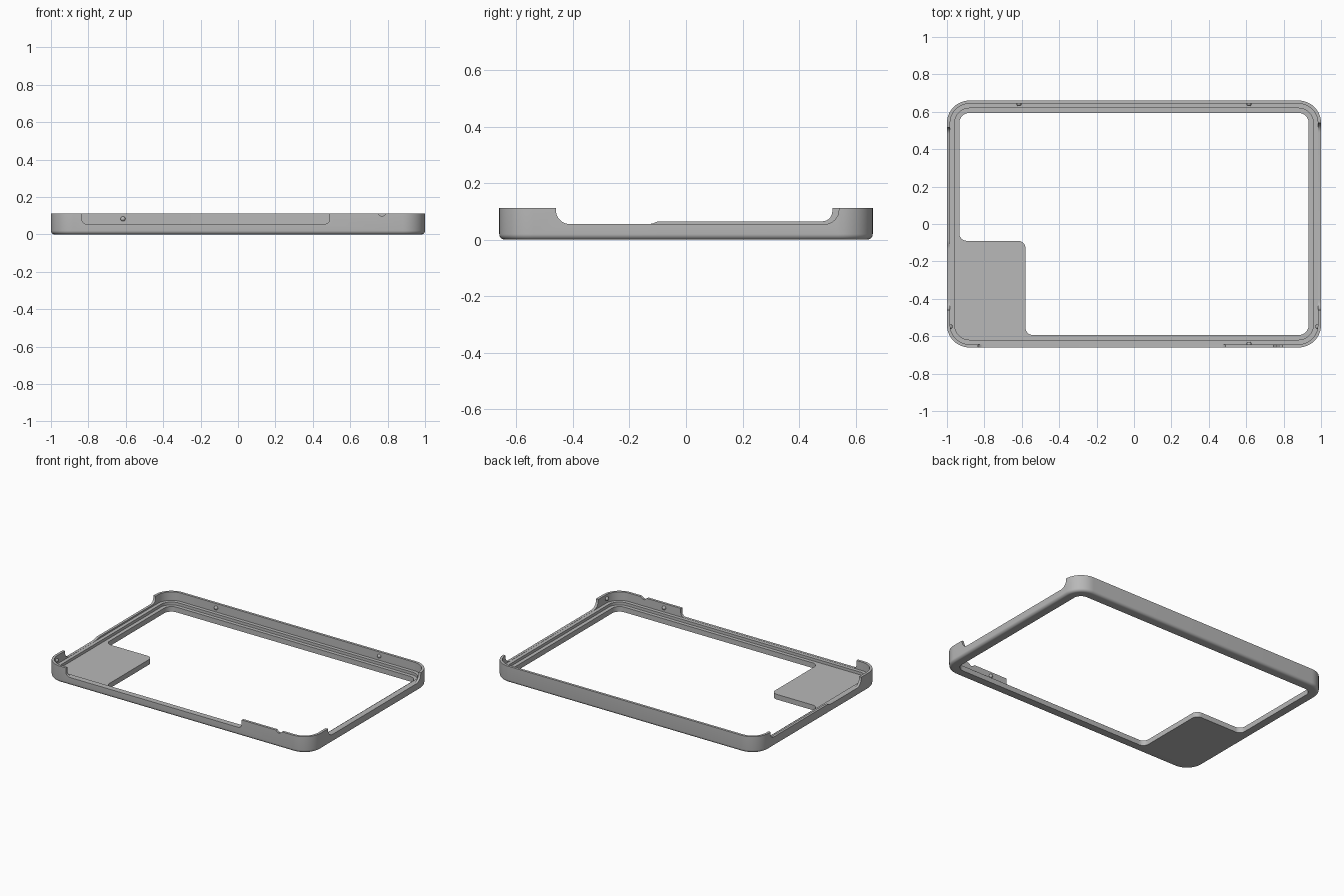
import bpy, bmesh
from math import sin, cos, radians
from mathutils import Vector

default = bpy.data.objects.get("Cube")
if default:
    bpy.data.objects.remove(default, do_unlink=True)

HX, HY, TOP, RAD = 1.0, 0.66, 0.112, 0.12   # half sizes, height, corner radius
WALL, LIP, OPEN = 0.017, 0.041, 0.066       # insets of the inner steps
LEDGE, FLOOR = 0.054, 0.035                 # heights of the inner steps

grey = bpy.data.materials.new("plain_grey")
grey.use_nodes = True
grey.diffuse_color = (0.48, 0.48, 0.48, 1)
grey.node_tree.nodes["Principled BSDF"].inputs["Base Color"].default_value = (0.48, 0.48, 0.48, 1)


def arc(cx, cy, r, a0, a1, n=8):
    angles = [radians(a0 + (a1 - a0) * i / n) for i in range(n + 1)]
    return [(cx + r * cos(a), cy + r * sin(a)) for a in angles]


def rounded_rect(inset):
    r = RAD - inset
    x, y = HX - RAD, HY - RAD
    corners = ((x, y, 0), (-x, y, 90), (-x, -y, 180), (x, -y, 270))
    return [p for cx, cy, a in corners for p in arc(cx, cy, r, a, a + 90, 12)]


def finish(bm, name):
    bmesh.ops.recalc_face_normals(bm, faces=bm.faces)
    mesh = bpy.data.meshes.new(name)
    bm.to_mesh(mesh)
    bm.free()
    obj = bpy.data.objects.new(name, mesh)
    bpy.context.collection.objects.link(obj)
    mesh.materials.append(grey)
    return obj


def prism(name, outline, lo, hi, place):
    """Extrude a 2D outline between lo and hi; place maps (u, v, depth) to 3D."""
    bm = bmesh.new()
    low, high = ([bm.verts.new(place(u, v, d)) for u, v in outline] for d in (lo, hi))
    bm.faces.new(low)
    bm.faces.new(high)
    for i in range(len(low)):
        bm.faces.new((low[i - 1], low[i], high[i], high[i - 1]))
    return finish(bm, name)


# Frame: stepped wall section swept around a rounded rectangle
fillet = 0.02
section = [(OPEN, 0)]
section += [(fillet + u, fillet + z) for u, z in arc(0, 0, fillet, 270, 180, 6)]
section += [(0, TOP), (WALL, TOP), (WALL, LEDGE), (LIP, LEDGE), (LIP, FLOOR), (OPEN, FLOOR)]
bm = bmesh.new()
rings = [[bm.verts.new((x, y, z)) for x, y in rounded_rect(inset)] for inset, z in section]
for k, ring in enumerate(rings):
    prev = rings[k - 1]
    for i in range(len(ring)):
        bm.faces.new((prev[i - 1], prev[i], ring[i], ring[i - 1]))
frame = finish(bm, "frame")


# Wall cutouts with rounded lower corners
def cut_outline(u0, u1, z0, z1, r0, r1, middle=()):
    return ([(u0, 0.2)] + arc(u0 + r0, z0 + r0, r0, 180, 270) + list(middle)
            + arc(u1 - r1, z1 + r1, r1, 270, 360) + [(u1, 0.2)])


def along_x(u, v, d):
    return (u, d, v)


def along_y(u, v, d):
    return (d, u, v)


CUT = 0.055
ramp = [(-0.13, CUT), (-0.115, 0.058), (-0.105, 0.063), (-0.09, 0.065)]
cutters = [
    prism("front_cutter", cut_outline(-0.835, 0.49, CUT, CUT, 0.028, 0.028), -0.7, -0.63, along_x),
    prism("left_cutter", cut_outline(-0.46, 0.54, CUT, CUT, 0.05, 0.05), 0.97, 1.05, along_y),
    prism("right_cutter", cut_outline(-0.46, 0.517, CUT, 0.065, 0.05, 0.035, ramp), -1.05, -0.97, along_y),
    prism("notch_cutter", [(0.735, 0.12), (0.765, 0.097), (0.775, 0.097), (0.805, 0.12)],
          -0.7, -0.63, along_x),
]
for cutter in cutters:
    cutter.hide_render = True
    mod = frame.modifiers.new(cutter.name, "BOOLEAN")
    mod.operation, mod.solver, mod.object = "DIFFERENCE", "EXACT", cutter
graph = bpy.context.evaluated_depsgraph_get()
cut_mesh = bpy.data.meshes.new_from_object(frame.evaluated_get(graph))
frame.modifiers.clear()
frame.data = cut_mesh
for cutter in cutters:
    bpy.data.objects.remove(cutter, do_unlink=True)

# Corner plate filling one corner of the opening, with filleted joints
ox, oy, r = -HX + OPEN, -HY + OPEN, 0.04
px, py = -0.58, -0.09
outline = arc(ox + r, py + r, r, 180, 270)
outline += arc(px - r, py - r, r, 90, 0)
outline += arc(px + r, oy + r, r, 180, 270)
outline += arc(-HX + RAD, -HY + RAD, RAD - OPEN, 270, 180, 12)
plate = prism("corner_plate", outline, 0, FLOOR, lambda u, v, d: (u, v, d))

# Small snap bumps on the inner walls
parts = [frame, plate]
wx, wy = HX - WALL, HY - WALL
spots = [(-0.615, wy), (0.615, wy), (0.615, -wy), (-wx, -0.55), (wx, -0.55)]
for x, y in spots:
    bm = bmesh.new()
    bmesh.ops.create_uvsphere(bm, u_segments=16, v_segments=8, radius=0.013)
    bmesh.ops.translate(bm, verts=bm.verts, vec=Vector((x, y, 0.083)))
    parts.append(finish(bm, "snap_bump"))

# Smooth shading with sharp edges kept
bpy.ops.object.select_all(action="DESELECT")
for part in parts:
    part.select_set(True)
bpy.context.view_layer.objects.active = frame
bpy.ops.object.shade_smooth_by_angle(angle=radians(30))
